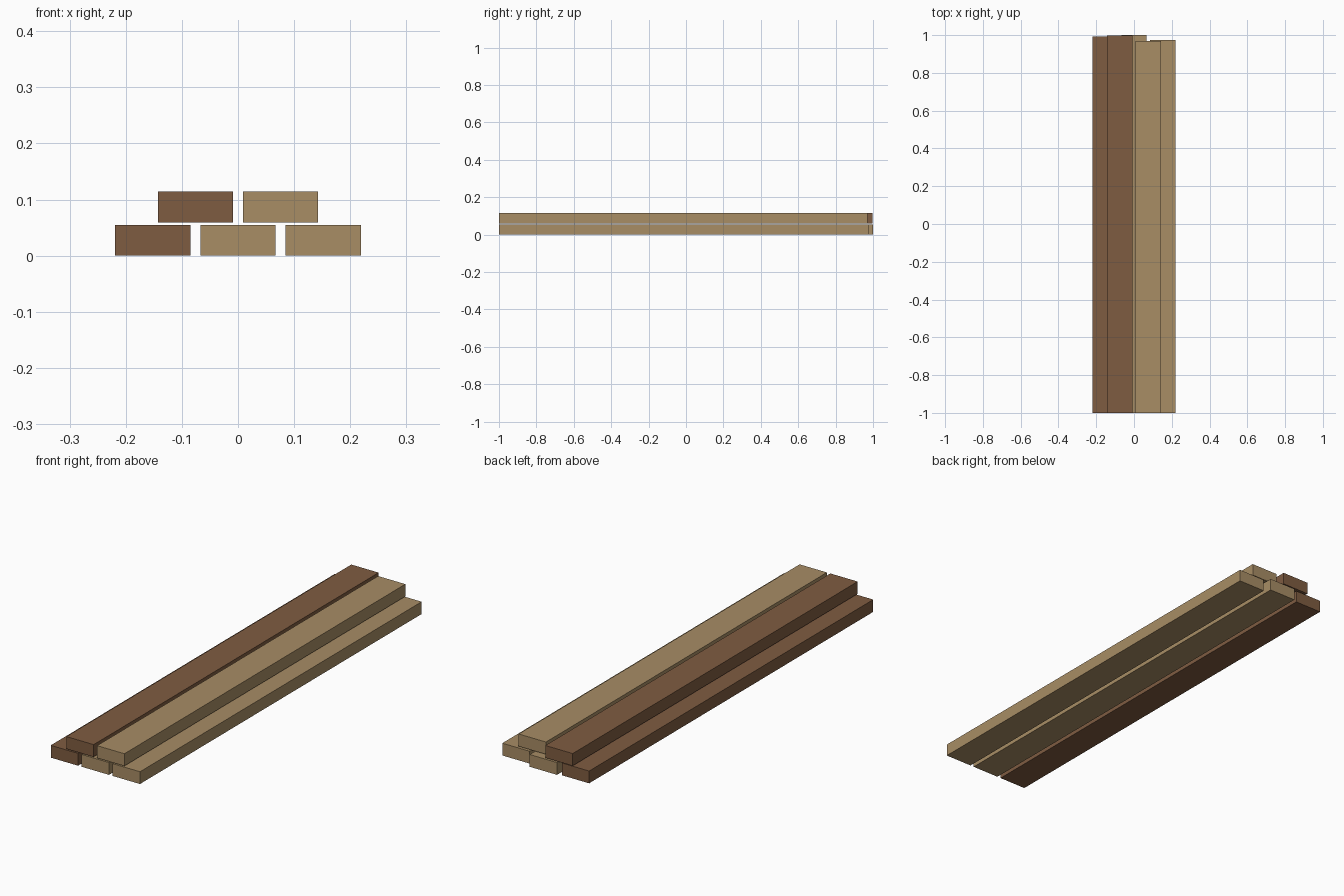
import bpy

if "Cube" in bpy.data.objects:
    bpy.data.objects.remove(bpy.data.objects["Cube"])


def material(name, color):
    mat = bpy.data.materials.new(name)
    mat.diffuse_color = (*color, 1.0)
    mat.use_nodes = True
    mat.node_tree.nodes["Principled BSDF"].inputs["Base Color"].default_value = mat.diffuse_color
    return mat


light_wood = material("light_wood", (0.392, 0.266, 0.130))
dark_wood = material("dark_wood", (0.212, 0.107, 0.053))

WIDTH, THICK, FRONT = 0.134, 0.0545, -1.0


def plank(name, x, z, back, mat):
    """Straight board with a flush front end and its own back end."""
    bpy.ops.mesh.primitive_cube_add(size=1, location=(x, (FRONT + back) / 2, z + THICK / 2))
    obj = bpy.context.object
    obj.name = name
    obj.scale = (WIDTH, back - FRONT, THICK)
    bpy.ops.object.transform_apply(location=False, rotation=False, scale=True)
    obj.data.materials.append(mat)


# Bottom layer of three planks
plank("bottom_plank_left", -0.152, 0.0, 0.992, dark_wood)
plank("bottom_plank_middle", 0.0, 0.0, 1.0, light_wood)
plank("bottom_plank_right", 0.152, 0.0, 0.975, light_wood)

# Top layer of two planks, resting across the gaps
plank("top_plank_left", -0.0755, 0.0595, 0.998, dark_wood)
plank("top_plank_right", 0.0755, 0.0595, 0.970, light_wood)
